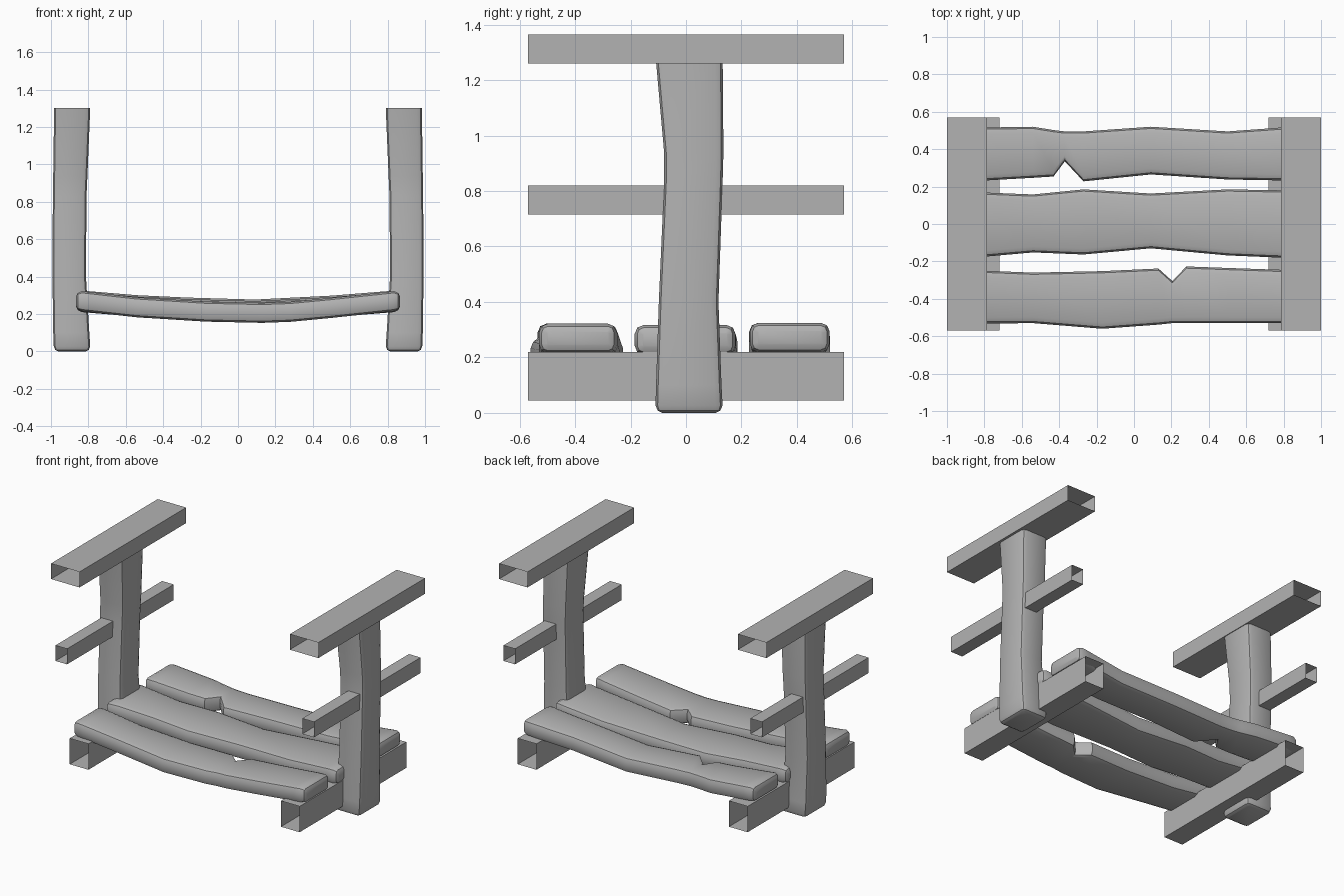
import bpy
import math

cube = bpy.data.objects.get("Cube")
if cube:
    bpy.data.objects.remove(cube, do_unlink=True)

grey = bpy.data.materials.new("plain grey")
grey.use_nodes = True
colour = (0.45, 0.45, 0.45, 1)
grey.diffuse_color = colour
grey.node_tree.nodes["Principled BSDF"].inputs["Base Color"].default_value = colour


def make_object(name, verts, faces, smooth):
    mesh = bpy.data.meshes.new(name)
    mesh.from_pydata(verts, [], faces)
    mesh.materials.append(grey)
    obj = bpy.data.objects.new(name, mesh)
    bpy.context.collection.objects.link(obj)
    bpy.ops.object.select_all(action="DESELECT")
    obj.select_set(True)
    bpy.context.view_layer.objects.active = obj
    # Make all normals point outwards
    bpy.ops.object.mode_set(mode="EDIT")
    bpy.ops.mesh.select_all(action="SELECT")
    bpy.ops.mesh.normals_make_consistent(inside=False)
    bpy.ops.object.mode_set(mode="OBJECT")
    if smooth:
        bpy.ops.object.shade_smooth_by_angle(angle=math.radians(40))
    return obj


def rounded_ring(a0, a1, b0, b1, inset, radius):
    """Rectangle with rounded corners, shrunk by the inset."""
    r = max(radius - inset, 0.006)
    a0, a1, b0, b1 = a0 + inset + r, a1 - inset - r, b0 + inset + r, b1 - inset - r
    corners = [(a1, b1), (a0, b1), (a0, b0), (a1, b0)]
    ring = []
    for i, (a, b) in enumerate(corners):
        for step in range(3):
            ang = (i + step / 2) * math.pi / 2
            ring.append((a + r * math.cos(ang), b + r * math.sin(ang)))
    return ring


def loft(name, sections, place, radius, round_end):
    """Skin sections (t, a0, a1, b0, b1), rounding off the ends."""
    def rounded(section, direction):
        t, *box = section
        return [(t + direction * radius * along, box, radius * inset)
                for along, inset in ((0, 0.9), (0.3, 0.3), (1, 0))]

    levels = rounded(sections[0], 1)
    levels += [(t, box, 0) for t, *box in sections[1:-1]]
    if round_end:
        levels += reversed(rounded(sections[-1], -1))
    else:
        levels.append((sections[-1][0], sections[-1][1:], 0))
    verts, faces = [], []
    for t, box, inset in levels:
        verts += [place(t, a, b) for a, b in rounded_ring(*box, inset, radius)]
    n = 12
    for k in range(len(levels) - 1):
        for i in range(n):
            j = (i + 1) % n
            faces.append((k * n + i, k * n + j, (k + 1) * n + j, (k + 1) * n + i))
    faces.append(tuple(range(n)))
    faces.append(tuple(range(len(verts) - n, len(verts))))
    return make_object(name, verts, faces, True)


def open_rail(name, x0, x1, z0, z1, half=0.57):
    """Square tube without end faces, running front to back."""
    verts = [(x, y, z) for y in (-half, half)
             for x, z in ((x0, z0), (x1, z0), (x1, z1), (x0, z1))]
    faces = [(i, (i + 1) % 4, (i + 1) % 4 + 4, i + 4) for i in range(4)]
    return make_object(name, verts, faces, False)


# Side frames: crooked post and three rails on each side
post = [  # height, inner x, outer x, front y, back y
    (0, 0.79, 0.985, -0.11, 0.132),
    (0.1, 0.795, 0.988, -0.108, 0.128),
    (0.4, 0.813, 0.992, -0.098, 0.117),
    (0.83, 0.81, 0.99, -0.079, 0.132),
    (0.94, 0.805, 0.988, -0.079, 0.135),
    (1.3, 0.79, 0.983, -0.111, 0.132),
]
rails = {"top_rail": (0.787, 1.0, 1.26, 1.365),
         "middle_rail": (0.88, 0.967, 0.715, 0.82),
         "bottom_rail": (0.72, 0.86, 0.045, 0.22)}
for side, s in (("left", 1), ("right", -1)):
    loft(side + "_post", post, lambda t, a, b: (s * a, b, t), 0.027, False)
    for rail, (x0, x1, z0, z1) in rails.items():
        open_rail(side + "_" + rail, s * x0, s * x1, z0, z1)

# Seat planks: x, front edge, back edge
planks = {
    "front_plank": (1.0, 0.322, [
        (-0.866, -0.535, -0.25), (-0.79, -0.532, -0.25), (-0.54, -0.53, -0.26),
        (-0.17, -0.56, -0.252), (0.13, -0.538, -0.238), (0.205, -0.53, -0.305),
        (0.28, -0.53, -0.227), (0.5, -0.53, -0.235), (0.79, -0.53, -0.245),
        (0.866, -0.53, -0.25)]),
    "middle_plank": (0.75, 0.317, [
        (-0.866, -0.185, 0.17), (-0.79, -0.174, 0.168), (-0.54, -0.152, 0.158),
        (-0.27, -0.163, 0.185), (0.09, -0.13, 0.163), (0.5, -0.168, 0.185),
        (0.79, -0.18, 0.18), (0.866, -0.185, 0.178)]),
    "back_plank": (0.75, 0.325, [
        (-0.866, 0.228, 0.516), (-0.79, 0.233, 0.516), (-0.54, 0.247, 0.52),
        (-0.43, 0.254, 0.502), (-0.37, 0.335, 0.495), (-0.27, 0.228, 0.495),
        (0.09, 0.265, 0.52), (0.5, 0.238, 0.495), (0.79, 0.233, 0.516),
        (0.866, 0.23, 0.518)]),
}
sag_curve = [(-0.87, 0), (-0.8, 0.004), (-0.54, 0.033), (-0.17, 0.056),
             (0.09, 0.064), (0.28, 0.057), (0.5, 0.036), (0.8, 0.004), (0.87, 0)]


def sag(x):
    for (x0, s0), (x1, s1) in zip(sag_curve, sag_curve[1:]):
        if x <= x1:
            return s0 + (s1 - s0) * (x - x0) / (x1 - x0)
    return 0


for name, (amount, top, outline) in planks.items():
    sections = []
    for x, front, back in outline:
        z = top - amount * sag(x)
        sections.append((x, front, back, z - 0.107, z))
    loft(name, sections, lambda t, a, b: (t, a, b), 0.032, True)
